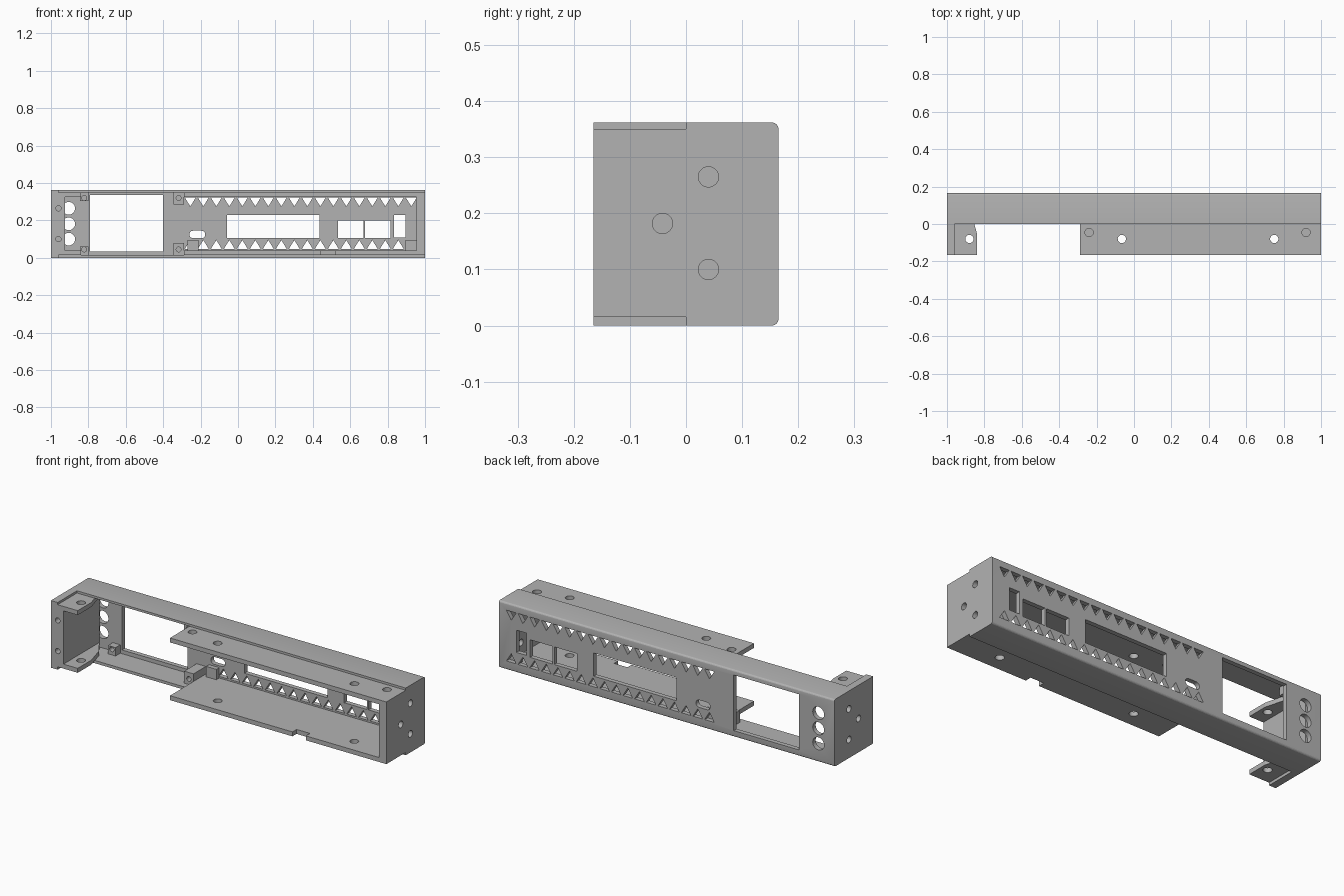
import bpy, bmesh
from math import sin, cos, pi, radians

if "Cube" in bpy.data.objects:
    bpy.data.objects.remove(bpy.data.objects["Cube"])

grey = bpy.data.materials.new("plain grey")
grey.use_nodes = True
COLOUR = (0.45, 0.45, 0.45, 1)
grey.diffuse_color = COLOUR
grey.node_tree.nodes["Principled BSDF"].inputs["Base Color"].default_value = COLOUR

# Main sizes
HEIGHT, DEPTH, WALL = 0.362, 0.165, 0.015
LOW, HIGH = WALL, HEIGHT - 0.012
PANEL_IN = 0.14
SHEET = 0.024
PLACE = {"x": lambda u, v, d: (d, u, v),
         "y": lambda u, v, d: (u, d, v),
         "z": lambda u, v, d: (u, v, d)}


def rect(u0, u1, v0, v1):
    return [(u0, v0), (u1, v0), (u1, v1), (u0, v1)]


def circle(u, v, r, n=32):
    return [(u + r * cos(2 * pi * i / n), v + r * sin(2 * pi * i / n)) for i in range(n)]


def slot(u0, u1, v0, v1):
    r, mid = (v1 - v0) / 2, (v0 + v1) / 2
    right = [(u1 - r + r * cos(a), mid + r * sin(a))
             for a in (-pi / 2 + pi * i / 16 for i in range(17))]
    return right + [(u0 + u1 - u, 2 * mid - v) for u, v in right]


def make(name, prisms):
    """Make one object from prisms given as (outline, axis, start, end)."""
    bm = bmesh.new()
    for outline, axis, a, b in prisms:
        ends = [[bm.verts.new(PLACE[axis](u, v, d)) for u, v in outline] for d in (a, b)]
        bm.faces.new(ends[0])
        bm.faces.new(ends[1][::-1])
        n = len(outline)
        for i in range(n):
            j = (i + 1) % n
            bm.faces.new((ends[0][j], ends[0][i], ends[1][i], ends[1][j]))
    bmesh.ops.recalc_face_normals(bm, faces=bm.faces)
    mesh = bpy.data.meshes.new(name)
    bm.to_mesh(mesh)
    bm.free()
    mesh.materials.append(grey)
    obj = bpy.data.objects.new(name, mesh)
    bpy.context.collection.objects.link(obj)
    return obj


def part(name, prisms, cuts=()):
    obj = make(name, prisms)
    bpy.ops.object.select_all(action="DESELECT")
    bpy.context.view_layer.objects.active = obj
    obj.select_set(True)
    if cuts:
        cutter = make(name + "_cutter", cuts)
        cutter.hide_render = True
        mod = obj.modifiers.new("holes", "BOOLEAN")
        mod.operation, mod.solver, mod.object = "DIFFERENCE", "EXACT", cutter
        bpy.ops.object.modifier_apply(modifier=mod.name)
        bpy.data.objects.remove(cutter)
    bpy.ops.object.shade_smooth_by_angle(angle=radians(12))
    return obj


# Shell: channel profile with rounded rear edges
R = 0.012
arc = [i * pi / 8 for i in range(5)]
profile = [(0, 0)]
profile += [(DEPTH - R + R * sin(a), R - R * cos(a)) for a in arc]
profile += [(DEPTH - R + R * cos(a), HEIGHT - R + R * sin(a)) for a in arc]
profile += [(0, HEIGHT), (0, HIGH), (PANEL_IN, HIGH), (PANEL_IN, LOW), (0, LOW)]

# Panel openings: big window, display, ports, slot and round holes
openings = [rect(-0.79, -0.4, 0.035, 0.335), rect(-0.06, 0.435, 0.105, 0.23),
            rect(0.535, 0.67, 0.105, 0.2), rect(0.68, 0.815, 0.105, 0.2),
            rect(0.835, 0.895, 0.11, 0.23), slot(-0.26, -0.175, 0.105, 0.145)]
openings += [circle(-0.905, z, 0.034) for z in (0.1, 0.182, 0.265)]

# Rows of triangular vents
for i in range(18):
    x = -0.255 + i * 0.0695
    for base, tip in ((0.322, 0.275), (0.048, 0.095)):
        openings.append([(x - 0.029, base), (x + 0.029, base), (x, tip)])
part("channel_shell", [(profile, "x", -1, 1)],
     [(o, "y", PANEL_IN - 0.03, DEPTH + 0.03) for o in openings])

# End plates
side_holes = [circle(y, z, 0.018) for y, z in ((0.04, 0.265), (0.04, 0.1), (-0.042, 0.182))]
part("left_end_plate", [(rect(-DEPTH, PANEL_IN, LOW, HIGH), "x", 0.955, 1)],
     [(h, "x", 0.9, 1.05) for h in side_holes])
part("right_end_plate", [(rect(-DEPTH, PANEL_IN, LOW, HIGH), "x", -1, -0.925)],
     [(h, "x", -1.05, -0.945) for h in side_holes]
     + [(circle(-0.96, z, 0.014), "y", -0.2, -0.1) for z in (0.1, 0.265)])
for name, z0, z1 in (("lower", 0, LOW), ("upper", HIGH, HEIGHT)):
    part("right_end_" + name + "_lip", [(rect(-1, -0.96, -DEPTH, 0), "z", z0, z1)])

# Mounting sheets, above and below
through = [(-0.065, -0.08), (0.75, -0.08)]
upper_only = [(-0.24, -0.045), (0.92, -0.045)]
ear = [(-0.96, -DEPTH), (-0.84, -DEPTH), (-0.84, -0.05), (-0.87, 0.06), (-0.925, PANEL_IN)]
for name, z0, spots in (("lower", LOW, through), ("upper", HIGH - SHEET, through + upper_only)):
    z1 = z0 + SHEET
    cuts = [(circle(x, y, 0.022), "z", z0 - 0.05, z1 + 0.05) for x, y in spots]
    if name == "lower":
        cuts.append((rect(0.44, 0.52, -0.2, -0.13), "z", z0 - 0.05, z1 + 0.05))
    part(name + "_sheet", [(rect(-0.29, 0.97, -DEPTH, PANEL_IN), "z", z0, z1)], cuts)
    part(name + "_ear", [(ear, "z", z0, z1)],
         [(circle(-0.88, -0.08, 0.022), "z", z0 - 0.05, z1 + 0.05)])

# Screw blocks beside the window
for name, x0, x1, tall, front in (("inner", -0.345, -0.29, 0.065, 0.035),
                                  ("outer", -0.845, -0.8, 0.045, 0.1)):
    for level, z0 in (("lower", LOW), ("upper", HIGH - tall)):
        z = z0 + 0.03 if level == "lower" else z0 + tall - 0.03
        part(f"{name}_{level}_screw_block",
             [(rect(x0, x1, z0, z0 + tall), "y", front, PANEL_IN)],
             [(circle((x0 + x1) / 2, z, 0.013), "y", front - 0.03, front + 0.03)])

# Small support posts at the ends of the lower vents
for name, x0 in (("right", -0.27), ("left", 0.895)):
    part(name + "_support_post", [(rect(x0, x0 + 0.06, 0.035, 0.095), "y", 0.115, PANEL_IN)])
